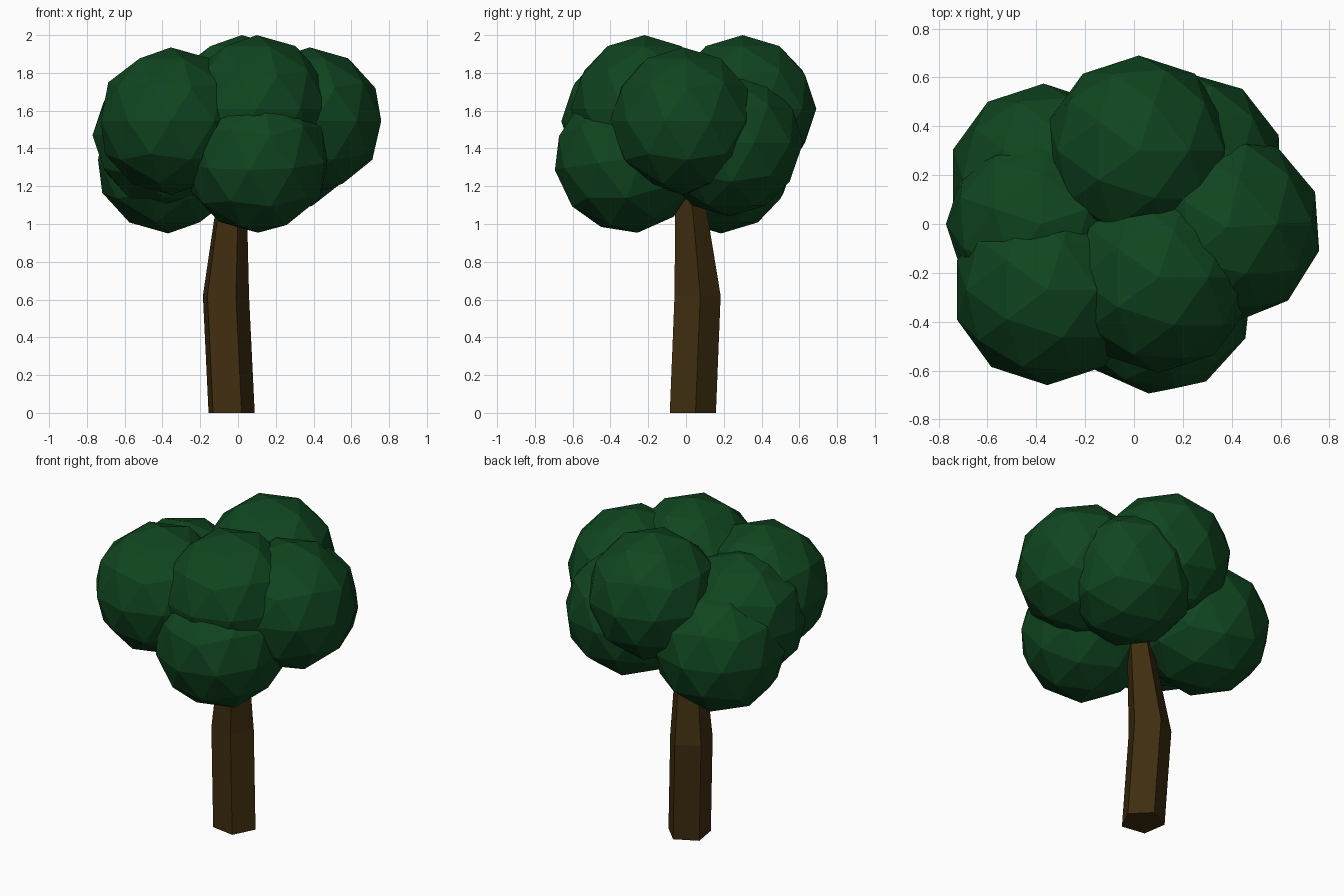
import bpy, bmesh, math

if "Cube" in bpy.data.objects:
    bpy.data.objects.remove(bpy.data.objects["Cube"])


def material(name, rgb):
    m = bpy.data.materials.new(name)
    m.diffuse_color = (*rgb, 1)
    m.use_nodes = True
    m.node_tree.nodes["Principled BSDF"].inputs["Base Color"].default_value = m.diffuse_color
    return m


bark = material("bark", (0.05, 0.027, 0.005))
leaf = material("leaf", (0.005, 0.06, 0.014))

# Trunk: bent, tapering five-sided tube (x, y, z, radius)
rings = [(-0.04, 0.03, 0.0, 0.13), (-0.07, 0.055, 0.62, 0.13), (-0.025, 0.005, 1.3, 0.068)]
bm = bmesh.new()
loops = []
for x, y, z, r in rings:
    angles = [math.radians(9 + 72 * i) for i in range(5)]
    loops.append([bm.verts.new((x + r * math.cos(a), y + r * math.sin(a), z)) for a in angles])
for low, high in zip(loops, loops[1:]):
    for i in range(5):
        j = (i + 1) % 5
        bm.faces.new((low[i], low[j], high[j], high[i]))
bm.faces.new(loops[0][::-1])
bm.faces.new(loops[-1])
mesh = bpy.data.meshes.new("trunk")
bm.to_mesh(mesh)
bm.free()
trunk = bpy.data.objects.new("trunk", mesh)
bpy.context.collection.objects.link(trunk)
mesh.materials.append(bark)

# Crown: overlapping faceted balls (centre, tilt about x, turn about z)
clumps = [
    ((-0.355, -0.27, 1.545), 0, 0),
    ((0.10, -0.31, 1.34), 8, -6),
    ((0.10, -0.22, 1.61), 0, 0),
    ((0.02, 0.30, 1.61), 0, 0),
    ((0.38, -0.015, 1.545), 0, 4),
    ((-0.37, 0.185, 1.34), 0, 0),
    ((-0.38, 0.0, 1.47), 0, 18),
    ((0.226, 0.23, 1.43), 0, 2),
]
for n, (centre, tilt, turn) in enumerate(clumps, 1):
    bpy.ops.mesh.primitive_ico_sphere_add(
        subdivisions=2, radius=0.39, location=centre,
        rotation=(math.radians(tilt), 0, math.radians(turn)))
    ball = bpy.context.object
    ball.name = f"leaf_clump_{n}"
    ball.data.materials.append(leaf)
